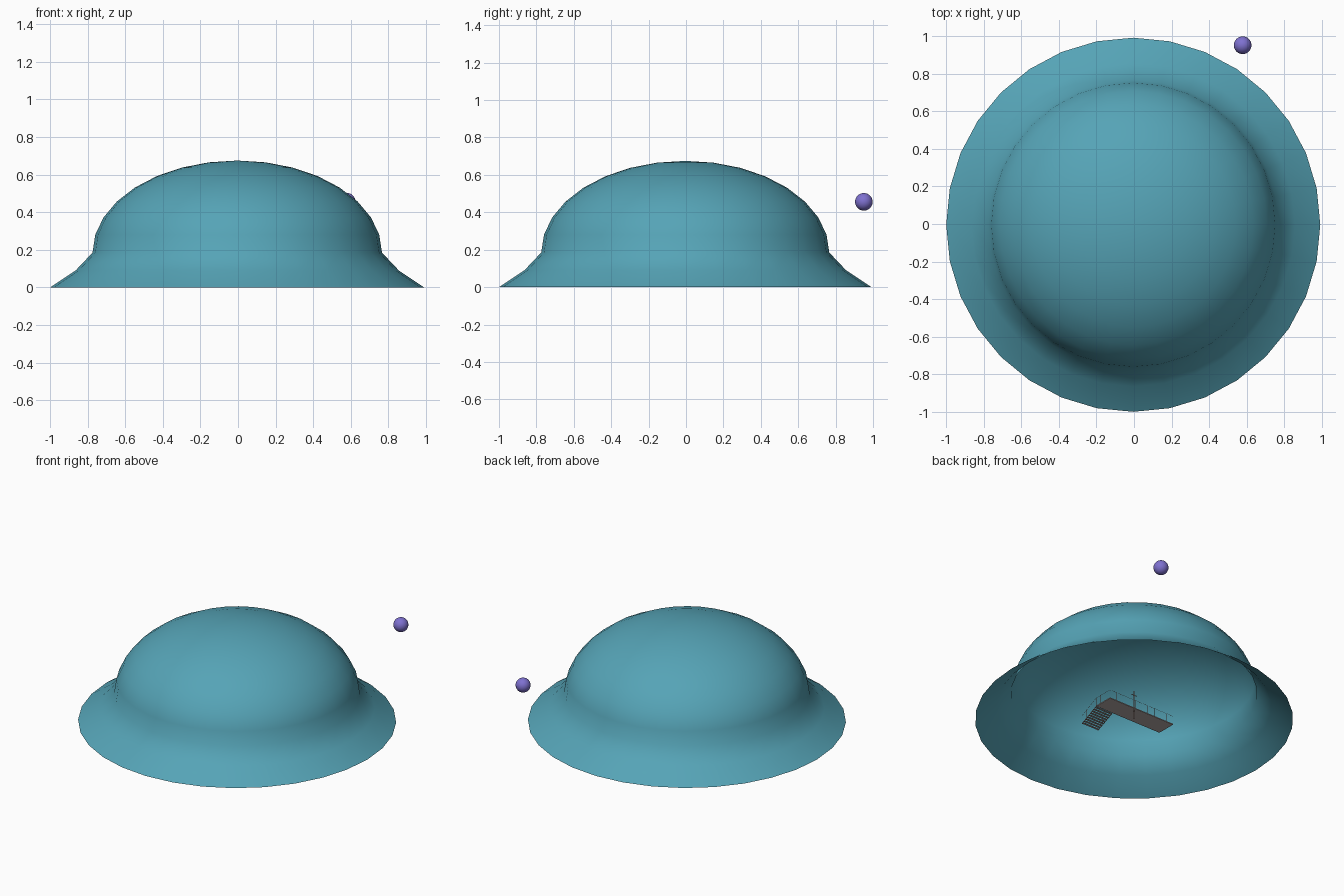
import bpy, bmesh, math
from mathutils import Vector

if "Cube" in bpy.data.objects:
    bpy.data.objects.remove(bpy.data.objects["Cube"])


def material(name, rgb):
    m = bpy.data.materials.new(name)
    m.diffuse_color = (*rgb, 1)
    m.use_nodes = True
    m.node_tree.nodes["Principled BSDF"].inputs["Base Color"].default_value = m.diffuse_color
    return m


TEAL = material("teal", (0.092, 0.37, 0.47))
PURPLE = material("purple", (0.21, 0.165, 0.63))
GREY = material("warm grey", (0.45, 0.40, 0.385))
BROWN = material("rail brown", (0.36, 0.24, 0.21))


def make(name, bm, mat, smooth=False):
    me = bpy.data.meshes.new(name)
    for f in bm.faces:
        f.smooth = smooth
    bm.to_mesh(me)
    bm.free()
    me.materials.append(mat)
    ob = bpy.data.objects.new(name, me)
    bpy.context.collection.objects.link(ob)
    return ob


def add_box(bm, lo, hi):
    lo, hi = Vector(lo), Vector(hi)
    vs = bmesh.ops.create_cube(bm, size=1)["verts"]
    for v in vs:
        v.co = (lo + hi) / 2 + v.co * (hi - lo)


def add_rod(bm, a, b, r):
    a, b = Vector(a), Vector(b)
    vs = bmesh.ops.create_cone(bm, cap_ends=True, segments=6, radius1=r,
                               radius2=r, depth=(b - a).length)["verts"]
    q = (b - a).to_track_quat('Z', 'Y')
    for v in vs:
        v.co = q @ v.co + (a + b) / 2


# Open dome: flattened half sphere over a flared skirt
SEG = 32
CX = CY = -0.004
profile = [(0.995, 0.0), (0.86, 0.09)]
for i in range(8):
    a = math.radians(11.25 * i)
    profile.append((0.77 * math.cos(a), 0.185 + 0.49 * math.sin(a)))
bm = bmesh.new()
rings = [[bm.verts.new((CX + r * math.cos(2 * math.pi * s / SEG),
                        CY + r * math.sin(2 * math.pi * s / SEG), z))
          for s in range(SEG)] for r, z in profile]
top = bm.verts.new((CX, CY, 0.675))
for s in range(SEG):
    t = (s + 1) % SEG
    for lo, hi in zip(rings, rings[1:]):
        bm.faces.new((lo[s], lo[t], hi[t], hi[s]))
    bm.faces.new((rings[-1][s], rings[-1][t], top))
make("dome", bm, TEAL, True)

# Small floating ball
bm = bmesh.new()
bmesh.ops.create_uvsphere(bm, u_segments=32, v_segments=16, radius=0.047)
bmesh.ops.translate(bm, verts=bm.verts, vec=(0.578, 0.951, 0.456))
make("floating_ball", bm, PURPLE, True)

# Raised deck under the dome
X0, X1, Y0, Y1, Z = -0.308, 0.207, -0.12, 0.013, 0.066
SX = 0.076   # inner side of the stairs
YS = -0.26   # foot of the stairs
bm = bmesh.new()
add_box(bm, (X0, Y0, Z), (X1, Y1, Z + 0.006))
make("deck", bm, GREY)

# Stairs down from the deck to the front
bm = bmesh.new()
N = 9
for i in range(N):
    y = YS + (Y0 - YS) * i / N
    z = Z * (i + 0.5) / N
    add_box(bm, (SX, y, z), (X1, y + 0.014, z + 0.003))
make("stair_treads", bm, GREY)

# Railings along the deck and stairs
bm = bmesh.new()
R, H = 0.0008, 0.06


def railing(a, b, posts):
    a, b = Vector(a), Vector(b)
    up = Vector((0, 0, H))
    add_rod(bm, a + up, b + up, R)
    for i in range(posts + 1):
        p = a.lerp(b, i / posts)
        add_rod(bm, p, p + up, R)


railing((X0, Y1, Z), (X1, Y1, Z), 10)
railing((X0, Y0, Z), (SX, Y0, Z), 8)
railing((X1, Y0, Z), (X1, Y1, Z), 3)
for x in (SX, X1):
    railing((x, YS, 0), (x, Y0, Z), 3)
    add_rod(bm, (x, YS, 0.002), (x, Y0, Z), 0.002)
make("railings", bm, BROWN)

# Central post with a short crossbar
bm = bmesh.new()
add_rod(bm, (0, 0, 0), (0, 0, 0.2), 0.0025)
add_rod(bm, (-0.022, 0, 0.17), (0.022, 0, 0.17), 0.0025)
make("post", bm, BROWN)
